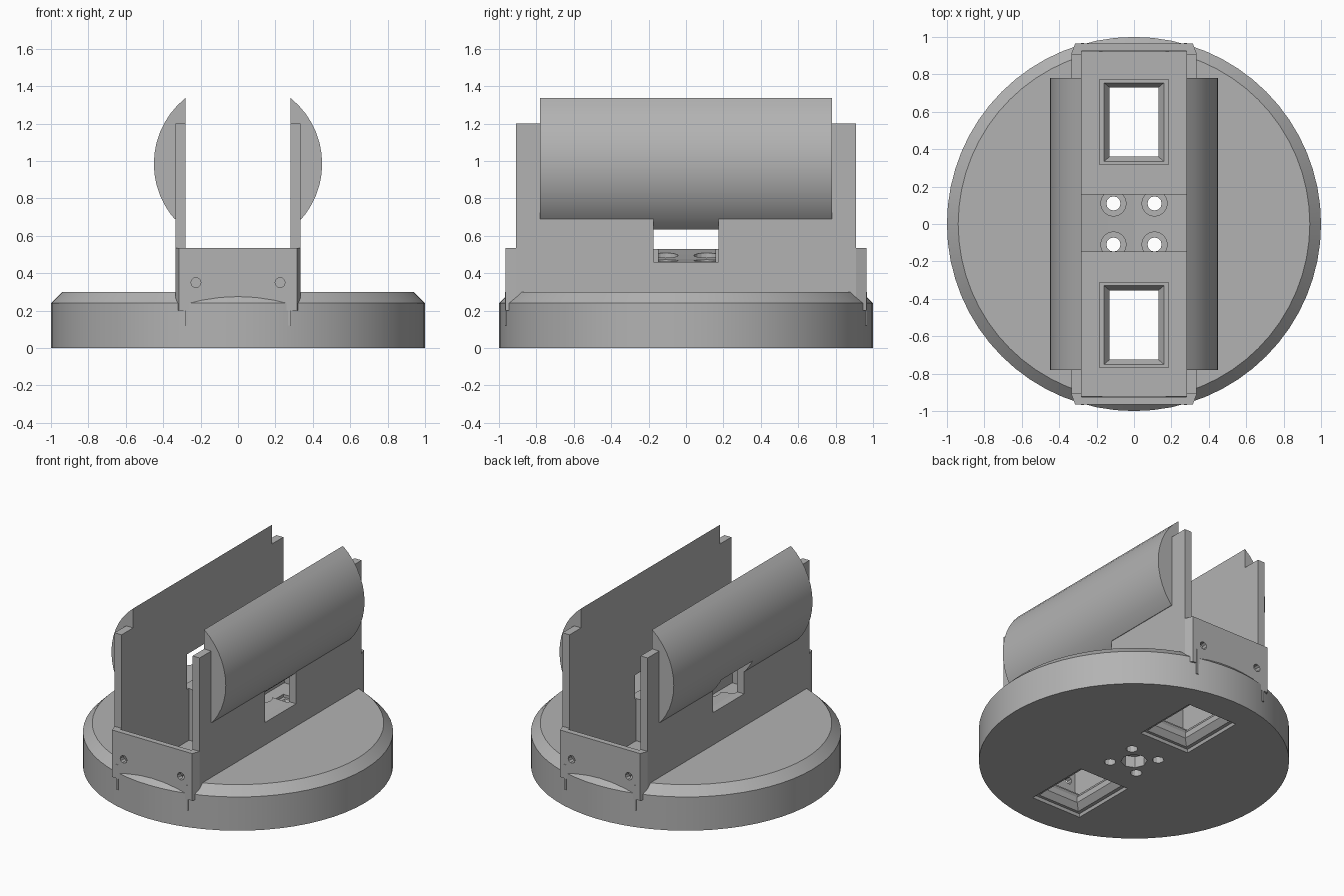
import bpy, bmesh, math

cube = bpy.data.objects.get("Cube")
if cube:
    bpy.data.objects.remove(cube)

grey = bpy.data.materials.new("plain grey")
grey.use_nodes = True
grey.diffuse_color = (0.45, 0.45, 0.45, 1)
grey.node_tree.nodes["Principled BSDF"].inputs["Base Color"].default_value = (0.45, 0.45, 0.45, 1)


def loft(name, rings):
    """Closed solid through rings that have equal point counts."""
    bm = bmesh.new()
    loops = [[bm.verts.new(p) for p in ring] for ring in rings]
    n = len(loops[0])
    for a, b in zip(loops, loops[1:]):
        for i in range(n):
            j = (i + 1) % n
            bm.faces.new((a[i], a[j], b[j], b[i]))
    bm.faces.new(loops[0][::-1])
    bm.faces.new(loops[-1])
    bmesh.ops.recalc_face_normals(bm, faces=bm.faces)
    mesh = bpy.data.meshes.new(name)
    bm.to_mesh(mesh)
    bm.free()
    mesh.materials.append(grey)
    ob = bpy.data.objects.new(name, mesh)
    bpy.context.collection.objects.link(ob)
    return ob


def rect(cx, cy, hx, hy, z):
    return [(cx + sx * hx, cy + sy * hy, z) for sx, sy in ((-1, -1), (1, -1), (1, 1), (-1, 1))]


def box(name, x0, x1, y0, y1, z0, z1):
    c = ((x0 + x1) / 2, (y0 + y1) / 2, (x1 - x0) / 2, (y1 - y0) / 2)
    return loft(name, [rect(*c, z0), rect(*c, z1)])


def circle(r, z, n, cx=0, cy=0):
    return [(cx + r * math.cos(2 * math.pi * i / n), cy + r * math.sin(2 * math.pi * i / n), z)
            for i in range(n)]


def drum(name, r, z0, z1, n, cx=0, cy=0):
    return loft(name, [circle(r, z0, n, cx, cy), circle(r, z1, n, cx, cy)])


def extrude_y(name, profile, y0, y1):
    return loft(name, [[(x, y, z) for x, z in profile] for y in (y0, y1)])


def cut(target, cutters):
    """Subtract each cutter and bake the result."""
    for c in cutters:
        mod = target.modifiers.new("cut", "BOOLEAN")
        mod.operation = "DIFFERENCE"
        mod.solver = "EXACT"
        mod.object = c
    graph = bpy.context.evaluated_depsgraph_get()
    mesh = bpy.data.meshes.new_from_object(target.evaluated_get(graph))
    target.modifiers.clear()
    target.data = mesh
    for c in cutters:
        bpy.data.objects.remove(c)


def smooth(ob):
    bpy.ops.object.select_all(action="DESELECT")
    ob.select_set(True)
    bpy.context.view_layer.objects.active = ob
    bpy.ops.object.shade_smooth_by_angle(angle=math.radians(25))


FLOOR = 0.16
SCREWS = [(x, y) for x in (-0.11, 0.11) for y in (-0.11, 0.11)]

# round base with chamfered rim, sunken channel, flared openings and screw holes
base = loft("base", [circle(1, 0, 64), circle(1, 0.24, 64), circle(0.94, 0.30, 64)])
cutters = [box("channel_cutter", -0.28, 0.28, -0.92, 0.92, FLOOR, 0.4)]
for y in (-0.54, 0.545):
    steps = ((0.20, 0.245, -0.01), (0.19, 0.235, 0.02), (0.165, 0.215, 0.02), (0.13, 0.185, 0.06),
             (0.13, 0.185, 0.10), (0.16, 0.21, 0.14), (0.185, 0.228, 0.14), (0.185, 0.228, 0.2))
    cutters.append(loft("opening_cutter", [rect(0, y, hx, hy, z) for hx, hy, z in steps]))
cutters += [drum("screw_cutter", 0.038, -0.1, 0.5, 12, *p) for p in SCREWS]
cutters.append(drum("nut_cutter", 0.085, -0.1, 0.08, 8))
cut(base, cutters)
smooth(base)

# centre block with a gently sloping curved top and counterbored screws
top = [(-0.28, 0.53), (-0.14, 0.5), (0, 0.475), (0.14, 0.465), (0.28, 0.46)]
block = extrude_y("centre_block", [(0.28, FLOOR), (-0.28, FLOOR)] + top, -0.15, 0.16)
cut(block, [drum("screw_cutter", 0.038, 0, 0.7, 12, *p) for p in SCREWS]
    + [drum("head_cutter", 0.068, 0.38, 0.7, 16, *p) for p in SCREWS])

# side walls with curved outer grips, each pierced by a strap slot
for side, label, z0, z1 in ((1, "left", 0.46, 0.645), (-1, "right", 0.53, 0.78)):
    xs = sorted((side * 0.28, side * 0.335))
    wall = box(label + "_wall", *xs, -0.91, 0.91, 0.1, 1.2)
    xc = sorted((side * 0.2, side * 0.6))
    top_cut = 0.70 if side > 0 else z1
    cut(wall, [box("slot_cutter", *xc, -0.175, 0.175, z0, top_cut)])

    reach = math.acos(0.28 / 0.45)
    arc = [(-1 + i / 7) * reach for i in range(15)]
    profile = [(side * 0.45 * math.cos(a), 0.985 + 0.45 * math.sin(a)) for a in arc]
    grip = extrude_y(label + "_grip", profile, -0.78, 0.78)
    # trim the grip underside flush with the wall, leaving it open over the slot
    trims = [box("trim_cutter", *xc, y0, y1, 0.4, 0.69)
             for y0, y1 in ((-0.9, -0.175), (0.175, 0.9))]
    if side < 0:
        trims.append(box("slot_cutter", *xc, -0.175, 0.175, 0.4, z1))
    cut(grip, trims)
    smooth(grip)

# low end plates with two screw holes and thin corner fins
for s, label in ((-1, "front"), (1, "back")):
    plan = [(-0.335, 0.91), (0.335, 0.91), (0.315, 0.965), (-0.315, 0.965)]
    plate = loft(label + "_plate", [[(x, s * y, z) for x, y in plan] for z in (0.2, 0.535)])
    cut(plate, [box("hollow_cutter", -0.28, 0.28, *sorted((s * 0.8, s * 0.925)), 0.1, 0.7)])
    holes = []
    for x in (-0.225, 0.225):
        ring = [(x + px, pz + 0.35) for px, pz, _ in circle(0.027, 0, 10)]
        holes.append(extrude_y("hole_cutter", ring, *sorted((s * 0.85, s * 1.05))))
    cut(plate, holes)
    for x in (-0.275, 0.275):
        box(label + "_fin", x - 0.008, x + 0.008, *sorted((s * 0.94, s * 0.968)), 0.12, 0.3)
